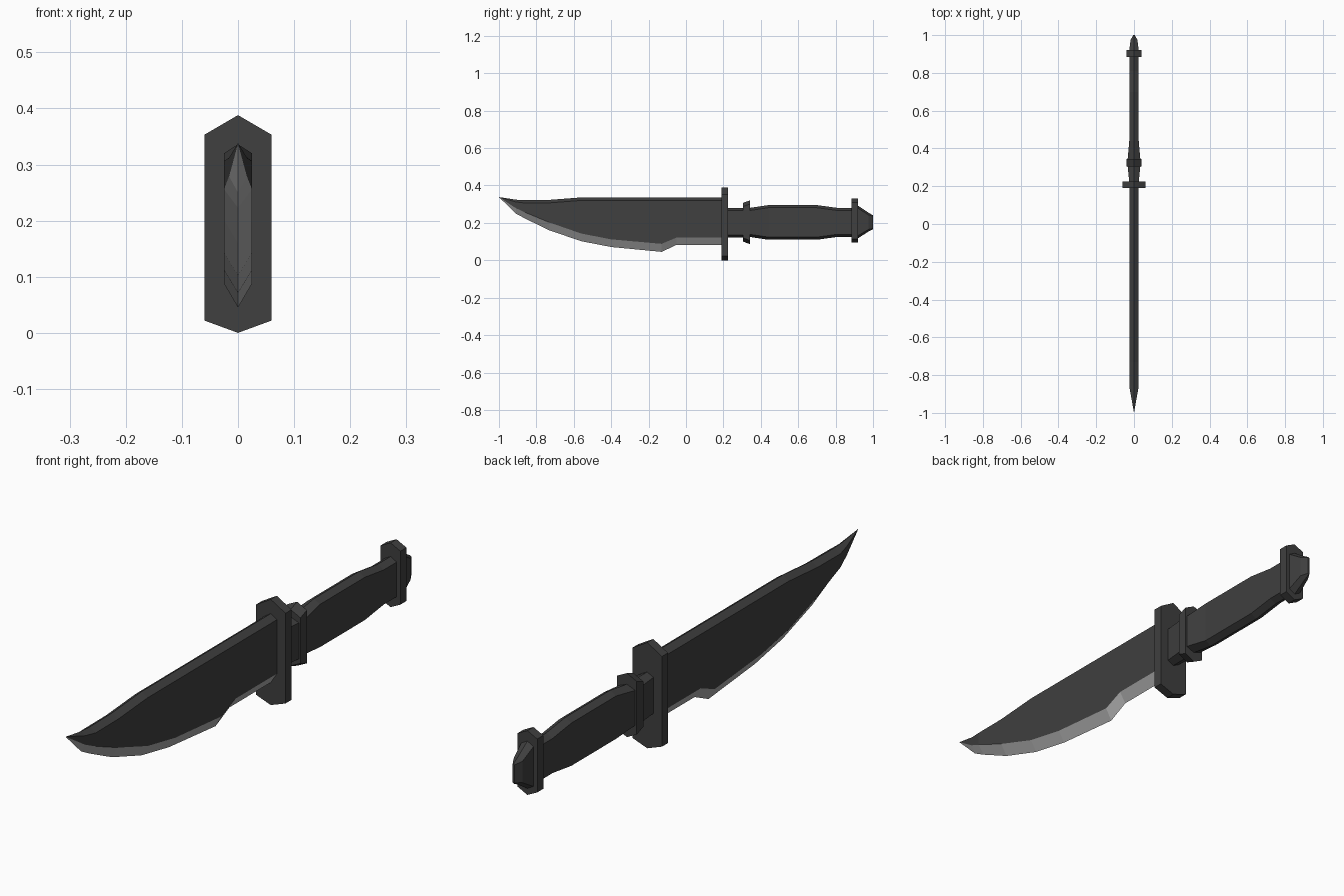
import bpy, bmesh

def material(name, v):
    m = bpy.data.materials.new(name)
    m.diffuse_color = (v, v, v, 1)
    return m

DARK = material("dark steel", 0.05)
EDGE = material("ground edge steel", 0.42)

def loft(name, stations, lower_mat=None):
    """Skin six-sided sections; station = y, half width, top ridge,
    upper shoulder, lower shoulder, bottom ridge."""
    bm = bmesh.new()
    rings = []
    for y, w, top, up, low, bot in stations:
        pts = [(0, top), (w, up), (w, low), (0, bot), (-w, low), (-w, up)]
        rings.append([bm.verts.new((x, y, z)) for x, z in pts])
    for a, b in zip(rings, rings[1:]):
        for i in range(6):
            j = (i + 1) % 6
            f = bm.faces.new((a[i], a[j], b[j], b[i]))
            if lower_mat and i in (2, 3):   # faces meeting the cutting edge
                f.material_index = 1
    bm.faces.new(rings[0])
    bm.faces.new(rings[-1][::-1])
    bmesh.ops.remove_doubles(bm, verts=bm.verts, dist=0.0002)
    bmesh.ops.recalc_face_normals(bm, faces=bm.faces)
    me = bpy.data.meshes.new(name)
    bm.to_mesh(me)
    bm.free()
    me.materials.append(DARK)
    if lower_mat:
        me.materials.append(lower_mat)
    ob = bpy.data.objects.new(name, me)
    bpy.context.collection.objects.link(ob)
    return ob

def even(y, w, top, bot, c):
    """Section with equal chamfers at top and bottom."""
    return (y, w, top, top - c, bot + c, bot)

# Clip-point blade with ground cutting edge
loft("blade", [
    (-1.00, 0.000, 0.338, 0.338, 0.338, 0.338),
    (-0.91, 0.016, 0.324, 0.312, 0.279, 0.250),
    (-0.86, 0.025, 0.321, 0.306, 0.256, 0.223),
    (-0.73, 0.025, 0.323, 0.307, 0.202, 0.160),
    (-0.56, 0.025, 0.336, 0.320, 0.143, 0.102),
    (-0.40, 0.025, 0.336, 0.320, 0.112, 0.071),
    (-0.13, 0.025, 0.336, 0.320, 0.088, 0.045),
    (-0.05, 0.025, 0.336, 0.320, 0.122, 0.083),
    (0.20, 0.025, 0.336, 0.320, 0.122, 0.083)], EDGE)

# Cross guard
loft("guard", [(y, 0.06, 0.388, 0.353, 0.022, 0.0) for y in (0.19, 0.225)])

# Neck between guard and collar
loft("neck", [even(0.22, 0.025, 0.28, 0.122, 0.013),
              even(0.31, 0.034, 0.28, 0.122, 0.013)])

# Flared collar
loft("collar", [even(0.305, 0.04, 0.307, 0.100, 0.02),
                even(0.343, 0.04, 0.321, 0.086, 0.02)])

# Swelling grip
loft("grip", [even(0.34, 0.034, 0.28, 0.125, 0.014),
              even(0.44, 0.025, 0.295, 0.110, 0.014),
              even(0.70, 0.025, 0.295, 0.110, 0.014),
              even(0.81, 0.025, 0.28, 0.125, 0.014),
              even(0.89, 0.025, 0.28, 0.125, 0.014)])

# Pommel plate and tapered end
loft("pommel_plate", [even(y, 0.04, 0.33, 0.094, 0.02) for y in (0.885, 0.92)])
loft("pommel_end", [even(0.92, 0.025, 0.292, 0.118, 0.014),
                    even(0.975, 0.018, 0.255, 0.153, 0.012),
                    even(1.00, 0.004, 0.24, 0.166, 0.004)])
